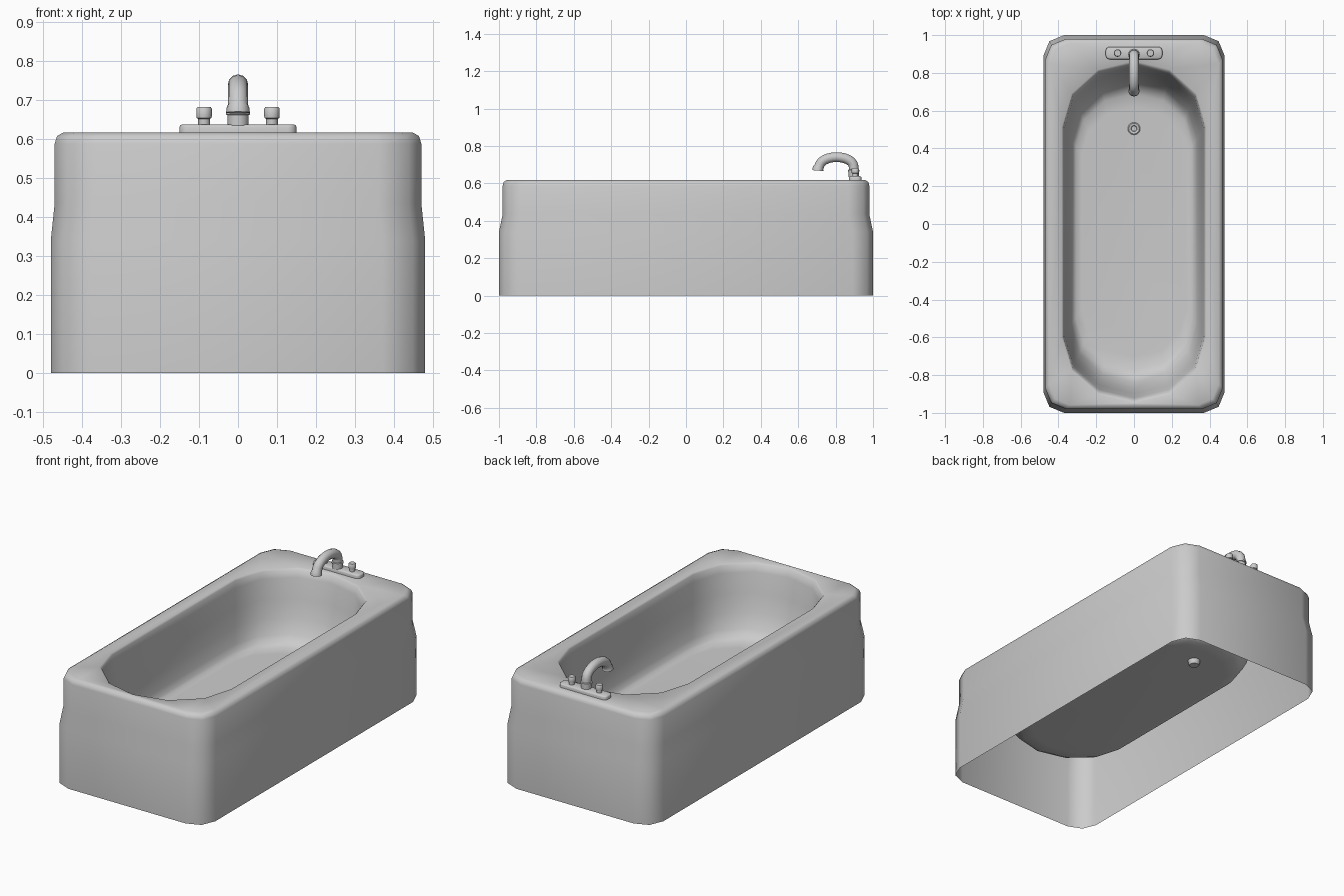
import bpy, bmesh, math

if "Cube" in bpy.data.objects:
    bpy.data.objects.remove(bpy.data.objects["Cube"])


def finish(name, bm, angle=40):
    bmesh.ops.recalc_face_normals(bm, faces=bm.faces)
    me = bpy.data.meshes.new(name)
    bm.to_mesh(me)
    bm.free()
    ob = bpy.data.objects.new(name, me)
    bpy.context.collection.objects.link(ob)
    smooth(ob, angle)
    return ob


def smooth(ob, angle=40):
    bpy.ops.object.select_all(action='DESELECT')
    ob.select_set(True)
    bpy.context.view_layer.objects.active = ob
    bpy.ops.object.shade_smooth_by_angle(angle=math.radians(angle))


def rounded_rect(hx, hy, r, seg):
    pts = []
    for i, (sx, sy) in enumerate([(1, 1), (-1, 1), (-1, -1), (1, -1)]):
        for k in range(seg + 1):
            a = math.pi / 2 * (i + k / seg)
            pts.append((sx * (hx - r) + r * math.cos(a), sy * (hy - r) + r * math.sin(a)))
    return pts


def skin(bm, loops):
    """Join a stack of equal-sized point loops with quads; returns vertex loops."""
    rows = [[bm.verts.new(p) for p in loop] for loop in loops]
    for a, b in zip(rows, rows[1:]):
        n = len(a)
        for i in range(n):
            j = (i + 1) % n
            bm.faces.new((a[i], a[j], b[j], b[i]))
    return rows


def loop_edges(bm, row):
    return [bm.edges.get((row[i], row[(i + 1) % len(row)])) for i in range(len(row))]


def lathe(name, profile, x, y, seg=20):
    bm = bmesh.new()
    rows = skin(bm, [[(x + r * math.cos(2 * math.pi * k / seg),
                       y + r * math.sin(2 * math.pi * k / seg), z)
                      for k in range(seg)] for r, z in profile])
    bm.faces.new(rows[0])
    bm.faces.new(rows[-1])
    return finish(name, bm)


# tub: outer apron (open underneath), flat deck and oval basin as one shell
bm = bmesh.new()
apron = [(.48, 1.0, 0), (.48, 1.0, .34), (.47, .98, .435), (.47, .98, .588),
         (.464, .974, .608), (.448, .958, .617)]
outer = skin(bm, [[(x, y, z) for x, y in rounded_rect(hx, hy, .11, 2)]
                  for hx, hy, z in apron])

oval = []
for start, cy in ((0, .51), (math.pi, -.595)):
    for k in range(7):
        a = start + math.pi * k / 6
        oval.append((.375 * math.cos(a), cy + .34 * math.sin(a)))
basin = [(1.015, .617), (1.0, .608), (.985, .57), (.96, .46), (.93, .36),
         (.89, .28), (.86, .248), (.82, .232), (.74, .228)]
mid = -.0425
inner = skin(bm, [[(x * s, mid + (y - mid) * s, z) for x, y in oval] for s, z in basin])
bm.faces.new(inner[-1])
bmesh.ops.triangle_fill(bm, use_beauty=True,
                        edges=loop_edges(bm, outer[-1]) + loop_edges(bm, inner[0]))
finish("tub", bm, 50)

# drain with a recessed centre
lathe("drain", [(.026, .2), (.03, .205), (.033, .228), (.033, .234), (.028, .238),
                (.016, .236), (.014, .23)], 0, .505)

# faucet base plate
bm = bmesh.new()
plate = skin(bm, [[(x, y + .905, z) for x, y in rounded_rect(.15 - d, .033 - d, .022 - d, 4)]
                  for d, z in ((0, .615), (0, .631), (.002, .635), (.007, .638))])
bm.faces.new(plate[0])
bm.faces.new(plate[-1])
finish("faucet_plate", bm)

# tap knobs
for side, x in (("left", -.087), ("right", .087)):
    lathe("tap_knob_" + side, [(.015, .635), (.015, .652), (.019, .654), (.02, .66),
                               (.02, .678), (.017, .682)], x, .905)

# spout base and collar
lathe("spout_base", [(.027, .635), (.027, .662), (.031, .663), (.031, .671), (.026, .673)],
      0, .897, 24)

# arched spout tube
cu = bpy.data.curves.new("spout", 'CURVE')
cu.dimensions = '3D'
cu.bevel_depth = .026
cu.bevel_resolution = 4
cu.use_fill_caps = True
path = [(.897, .655, 1), (.896, .69, 1)]
for k in range(1, 12):
    a = math.pi * k / 12
    path.append((.805 + .091 * math.cos(a), .69 + .05 * math.sin(a), 1))
path += [(.711, .688, 1), (.706, .68, 1.12), (.705, .668, 1.15)]
sp = cu.splines.new('POLY')
sp.points.add(len(path) - 1)
for p, (y, z, r) in zip(sp.points, path):
    p.co = (0, y, z, 1)
    p.radius = r
sp.use_smooth = True
spout = bpy.data.objects.new("spout", cu)
bpy.context.collection.objects.link(spout)
bpy.ops.object.select_all(action='DESELECT')
spout.select_set(True)
bpy.context.view_layer.objects.active = spout
bpy.ops.object.convert(target='MESH')
smooth(bpy.context.view_layer.objects.active)
